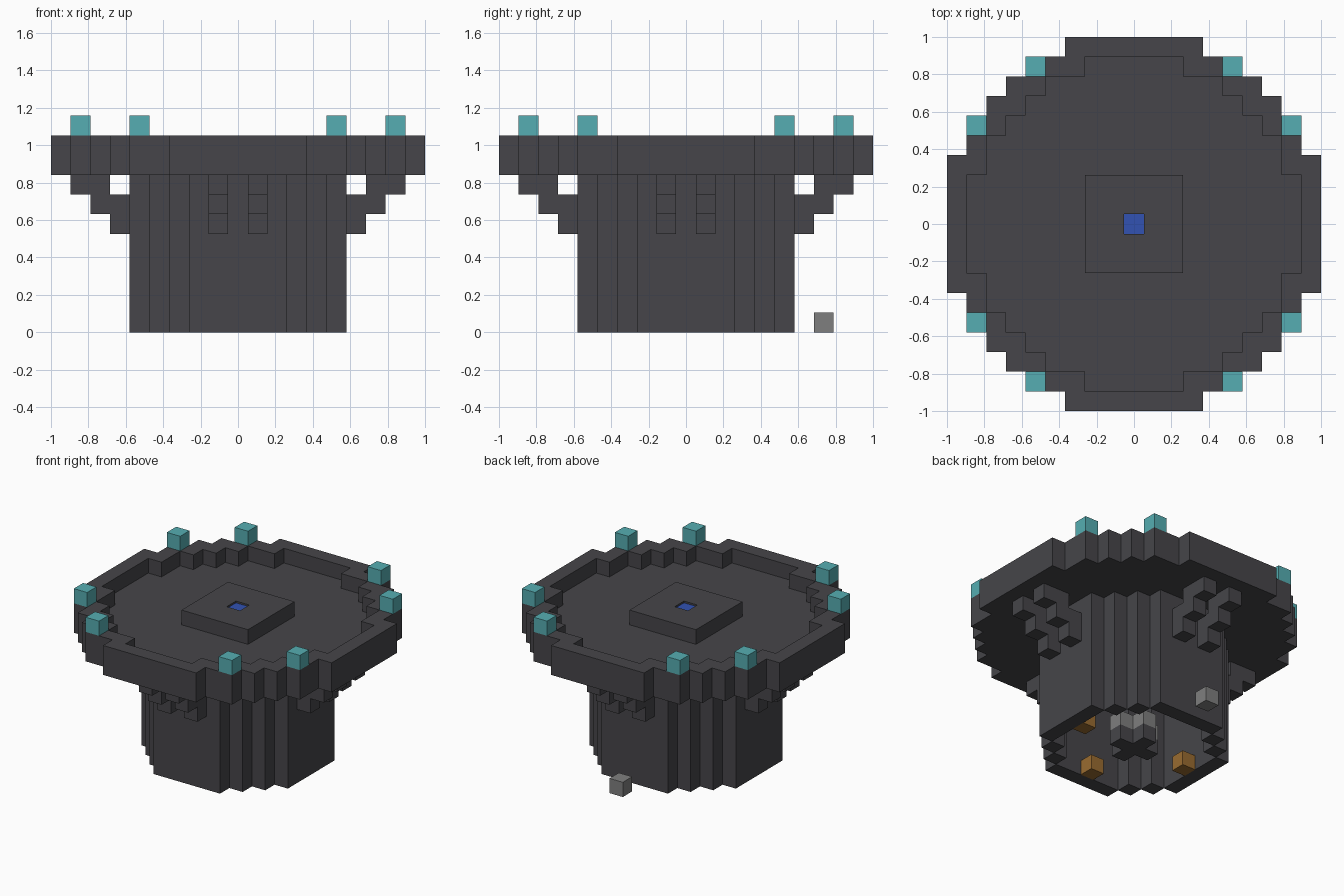
import bpy
import bmesh
import math
from mathutils import Vector

cube = bpy.data.objects.get("Cube")
if cube:
    bpy.data.objects.remove(cube)

U = 2 / 19  # block size


def material(name, rgb):
    m = bpy.data.materials.new(name)
    m.use_nodes = True
    m.diffuse_color = (*rgb, 1)
    m.node_tree.nodes["Principled BSDF"].inputs["Base Color"].default_value = (*rgb, 1)
    return m


charcoal = material("charcoal", (0.061, 0.060, 0.067))
teal = material("teal", (0.093, 0.42, 0.445))
blue = material("blue", (0.032, 0.085, 0.445))
grey = material("grey", (0.212, 0.212, 0.212))
amber = material("amber", (0.32, 0.15, 0.03))


def disc(outer, layers, inner=-1):
    """Blocks whose squared distance from the axis lies in (inner, outer]."""
    r = range(-9, 10)
    return {(x, y, z) for x in r for y in r for z in layers
            if inner < x * x + y * y <= outer}


def four_ways(cells):
    """Repeat blocks on all four sides, by quarter turns."""
    result = set()
    for x, y, z in cells:
        for _ in range(4):
            result.add((x, y, z))
            x, y = -y, x
    return result


# Parts as sets of blocks
cross = four_ways({(0, 0, 0), (1, 0, 0)})
parts = {
    "tower_wall": (disc(30, range(8), inner=20), charcoal),
    "platform_floor": (disc(90, [8]), charcoal),
    "platform_rim": (disc(90, [9], inner=70), charcoal),
    "pedestal": ({(x, y, 9) for x in range(-2, 3) for y in range(-2, 3)} - {(0, 0, 9)}, charcoal),
    "brackets": (four_ways({(x, side, z) for side in (-1, 1)
                            for x, z in ((8, 7), (7, 7), (7, 6), (6, 6), (6, 5))}), charcoal),
    "rim_lanterns": (four_ways({(8, 5, 10), (8, -5, 10)}), teal),
    "hearth_base": (cross, charcoal),
    "hearth_top": ({(x, y, 1) for x, y, z in cross}, grey),
    "wall_lamps": ({(4, 0, 0), (-4, 0, 0), (0, -4, 0)}, amber),
    "back_step": ({(0, 7, 0)}, grey),
}
solid = set().union(*(cells for cells, mat in parts.values()))


def build(name, cells, mat, height=1):
    """Make a mesh from the exposed sides of the blocks."""
    bm = bmesh.new()
    for cell in cells:
        for axis in range(3):
            for sign in (-1, 1):
                n = Vector([sign * (i == axis) for i in range(3)])
                if tuple(int(c + d) for c, d in zip(cell, n)) in solid:
                    continue
                a = Vector([float(i == (axis + 1) % 3) for i in range(3)])
                b = n.cross(a)
                corners = []
                for i, j in ((-1, -1), (1, -1), (1, 1), (-1, 1)):
                    p = Vector(cell) + (n + a * i + b * j) / 2
                    p.z = cell[2] + (height if p.z > cell[2] else 0)
                    corners.append(bm.verts.new(p * U))
                bm.faces.new(corners)
    bmesh.ops.remove_doubles(bm, verts=bm.verts, dist=U / 100)
    # Merge flat areas into clean panels
    bmesh.ops.dissolve_limit(bm, angle_limit=math.radians(1),
                             verts=bm.verts, edges=bm.edges)
    mesh = bpy.data.meshes.new(name)
    bm.to_mesh(mesh)
    bm.free()
    mesh.materials.append(mat)
    bpy.context.collection.objects.link(bpy.data.objects.new(name, mesh))


for name, (cells, mat) in parts.items():
    build(name, cells, mat)

# Water sits slightly below the pedestal top
build("pedestal_water", {(0, 0, 9)}, blue, height=0.88)
